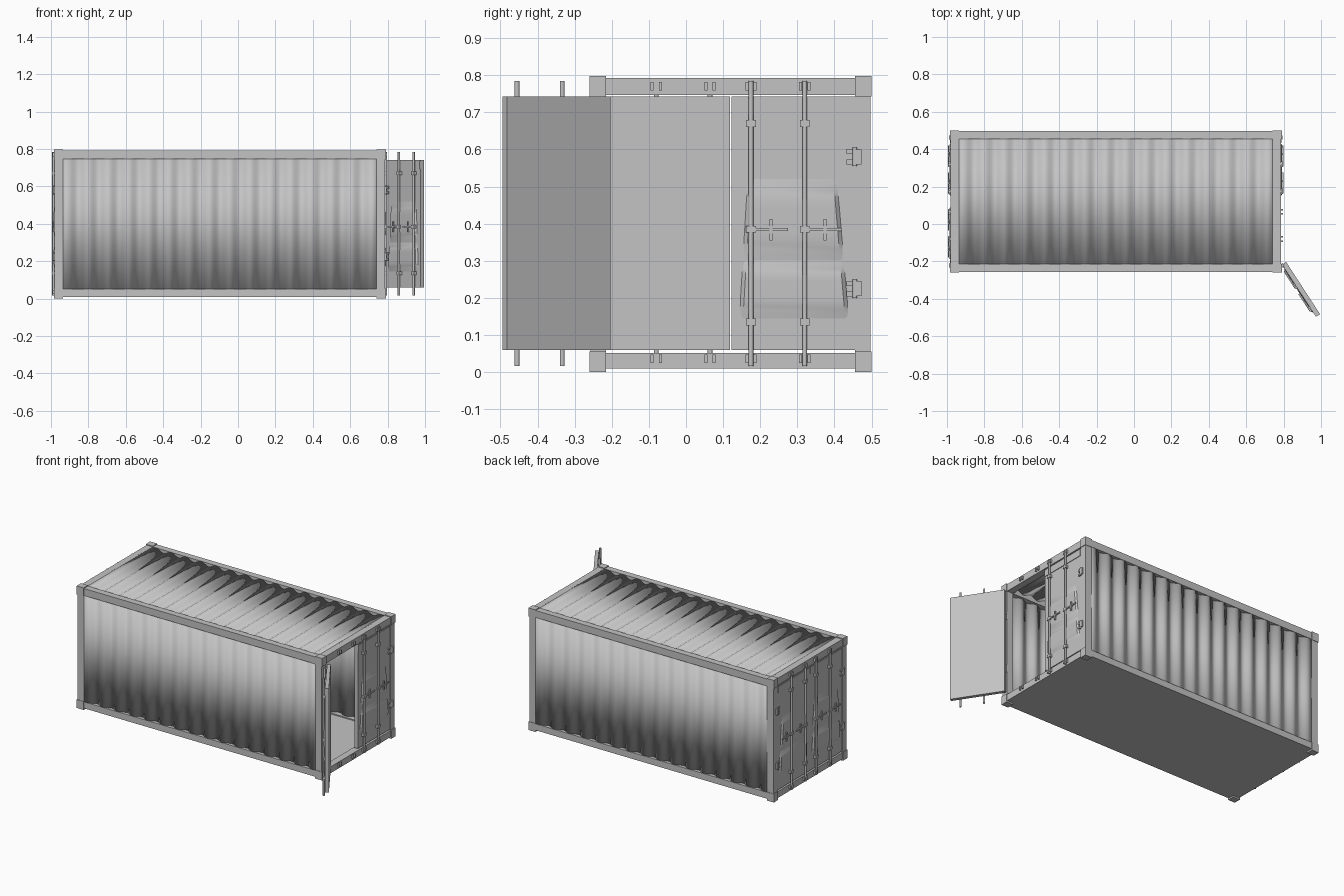
import bpy, bmesh, math
from mathutils import Matrix, Vector

if "Cube" in bpy.data.objects:
    bpy.data.objects.remove(bpy.data.objects["Cube"])

steel = bpy.data.materials.new("painted_grey_steel")
steel.use_nodes = True
GREY = (0.55, 0.55, 0.55, 1)
steel.diffuse_color = GREY
steel.node_tree.nodes["Principled BSDF"].inputs["Base Color"].default_value = GREY

# Container outer box
X0, X1 = -0.98, 0.785
Y0, Y1 = -0.257, 0.497
ZB, ZT = 0.01, 0.793
RAIL = 0.042
POST = 0.045
HINGE_Y = (Y0 + RAIL, Y1 - RAIL)


def box(bm, lo, hi):
    lo, hi = Vector(lo), Vector(hi)
    m = Matrix.Translation((lo + hi) / 2) @ Matrix.Diagonal((*(hi - lo), 1))
    return bmesh.ops.create_cube(bm, size=1, matrix=m)["verts"]


def rod(bm, x, y, z0, z1, r):
    bmesh.ops.create_cone(bm, cap_ends=True, segments=12, radius1=r, radius2=r,
                          depth=z1 - z0, matrix=Matrix.Translation((x, y, (z0 + z1) / 2)))


def finish(bm, name, matrix=None, recalc=True):
    if matrix:
        bm.transform(matrix)
    if recalc:
        bmesh.ops.recalc_face_normals(bm, faces=bm.faces)
    me = bpy.data.meshes.new(name)
    bm.to_mesh(me)
    bm.free()
    me.materials.append(steel)
    for p in me.polygons:
        p.use_smooth = True
    me.set_sharp_from_angle(angle=math.radians(32))
    ob = bpy.data.objects.new(name, me)
    bpy.context.collection.objects.link(ob)
    return ob


# Floor slab
bm = bmesh.new()
box(bm, (X0 + 0.005, Y0 + 0.005, ZB), (X1 - 0.005, Y1 - 0.005, 0.045))
finish(bm, "floor")

# Long rails, cross rails and corner posts
bm = bmesh.new()
for z0, z1 in ((ZB, 0.052), (0.747, ZT)):
    for y in (Y0, Y1 - RAIL):
        box(bm, (X0, y, z0), (X1, y + RAIL, z1))
    for x in (X0, X1 - POST):
        box(bm, (x, Y0, z0), (x + POST, Y1, z1))
for x in (X0, X1 - POST):
    for y in (Y0, Y1 - RAIL):
        box(bm, (x, y, ZB), (x + POST, y + RAIL, ZT))
finish(bm, "frame")

# Corner castings with a pocket in every face
bm = bmesh.new()
for x in (X0 - 0.005, X1 - POST):
    for y in (Y0 - 0.003, Y1 - RAIL):
        for z in (0, 0.743):
            box(bm, (x, y, z), (x + POST + 0.005, y + RAIL + 0.003, z + 0.055))
bmesh.ops.inset_individual(bm, faces=bm.faces[:], thickness=0.014, depth=0)
pockets = [f for f in bm.faces if f.calc_area() < 0.0007 and len(f.edges) == 4
           and all(len(e.link_faces) == 2 for e in f.edges)
           and all(len(v.link_edges) == 4 for v in f.verts)]
bmesh.ops.inset_individual(bm, faces=pockets, thickness=0.002, depth=-0.008)
finish(bm, "corner_castings", recalc=False)


# Corrugated sheets
WAVES, STEPS, MARGIN = 15, 12, 0.03


def corrugated(name, place, w0, w1):
    """Wavy sheet along x; place(x, w, depth) returns a point."""
    a, b = X0 + POST - 0.005, X1 - POST + 0.005
    n = WAVES * STEPS
    samples = [(a, 0.0)]
    for i in range(n + 1):
        t = i / n
        s = math.cos(2 * math.pi * WAVES * t)
        samples.append((a + MARGIN + (b - a - 2 * MARGIN) * t, 0.011 * (1 - s)))
    samples.append((b, 0.0))
    bm = bmesh.new()
    rows = [[bm.verts.new(place(x, w, d)) for x, d in samples] for w in (w0, w1)]
    for i in range(len(samples) - 1):
        bm.faces.new((rows[0][i], rows[0][i + 1], rows[1][i + 1], rows[1][i]))
    ob = finish(bm, name, recalc=False)
    mod = ob.modifiers.new("thickness", "SOLIDIFY")
    mod.thickness = 0.006
    mod.offset = 0
    return ob


corrugated("front_wall", lambda x, w, d: (x, Y0 + 0.004 + d, w), 0.048, 0.752)
corrugated("back_wall", lambda x, w, d: (x, Y1 - 0.004 - d, w), 0.752, 0.048)
corrugated("roof", lambda x, w, d: (x, w, ZT - 0.003 - d), Y0 + RAIL - 0.004, Y1 - RAIL + 0.004)


# Door leaf: local x is outward, local y runs from the hinge to the free edge
WIDTH = 0.333
RODS = (0.135, 0.28)


def stamped_panel(bm, z0, z1):
    n = 14
    rings = []
    for i in range(n + 1):
        t = i / n
        z = z0 + (z1 - z0) * t
        d = 0.009 * min(1, 1.3 * math.sin(math.pi * t))
        u0 = 0.012 + 0.085 * (z - 0.12)
        u1 = 0.315 - 0.06 * (z - 0.12)
        pts = [(-0.002, u0, z), (d, u0 + 0.012, z), (d, u1 - 0.012, z), (-0.002, u1, z)]
        rings.append([bm.verts.new(p) for p in pts])
    for a, b in zip(rings, rings[1:]):
        for k in range(4):
            m = (k + 1) % 4
            bm.faces.new((a[k], a[m], b[m], b[k]))
    bm.faces.new(rings[0][::-1])
    bm.faces.new(rings[-1])


def door(name, matrix):
    bm = bmesh.new()
    box(bm, (-0.022, 0, 0.06), (0, WIDTH, 0.742))
    box(bm, (-0.002, 0.008, 0.694), (0.004, WIDTH - 0.003, 0.736))
    stamped_panel(bm, 0.145, 0.3)
    stamped_panel(bm, 0.3, 0.52)
    finish(bm, name + "_leaf", matrix)

    bm = bmesh.new()
    for u in RODS:
        rod(bm, 0.010, u, 0.017, 0.785, 0.0065)
        # Rod guides
        for z in (0.135, 0.385, 0.67):
            box(bm, (-0.002, u - 0.013, z - 0.009), (0.017, u + 0.013, z + 0.009))
        # Handle and its catch
        box(bm, (0.011, u - 0.1, 0.380), (0.017, u, 0.388))
        box(bm, (-0.001, u - 0.064, 0.374), (0.012, u - 0.04, 0.394))
        box(bm, (0.008, u - 0.058, 0.355), (0.016, u - 0.050, 0.412))
    finish(bm, name + "_lock_rods", matrix)

    # Hinges
    bm = bmesh.new()
    for z in (0.225, 0.58):
        rod(bm, 0.006, 0, z - 0.025, z + 0.025, 0.006)
        for dz in (-0.014, 0.014):
            box(bm, (-0.002, -0.006, z + dz - 0.007), (0.007, 0.022, z + dz + 0.007))
    finish(bm, name + "_hinges", matrix)


def flip(x, y, sx, sy):
    return Matrix.Translation((x, y, 0)) @ Matrix.Diagonal((sx, sy, 1, 1))


door("closed_door", flip(X1 - 0.004, HINGE_Y[1], 1, -1))
door("open_door", Matrix.Translation((X1 + 0.010, HINGE_Y[0], 0))
     @ Matrix.Rotation(math.radians(-147), 4, "Z"))
door("end_door_front", flip(X0 + 0.003, HINGE_Y[0], -1, 1))
door("end_door_back", flip(X0 + 0.003, HINGE_Y[1], -1, -1))

# Rod keepers on the cross rails, and hinge plates on the posts
bm = bmesh.new()
for x, s in ((X1, 1), (X0, -1)):
    for hy, t in zip(HINGE_Y, (1, -1)):
        for u in RODS:
            for z in (0.036, 0.77):
                for k in (-0.011, 0.011):
                    y = hy + t * u + k
                    xs = sorted((x - s * 0.002, x + s * 0.011))
                    box(bm, (xs[0], y - 0.004, z - 0.011), (xs[1], y + 0.004, z + 0.011))
        for z in (0.225, 0.58):
            ys = sorted((hy - t * 0.018, hy + t * 0.002))
            xs = sorted((x - s * 0.002, x + s * 0.008))
            box(bm, (xs[0], ys[0], z - 0.02), (xs[1], ys[1], z + 0.02))
finish(bm, "keepers_and_hinge_plates")
